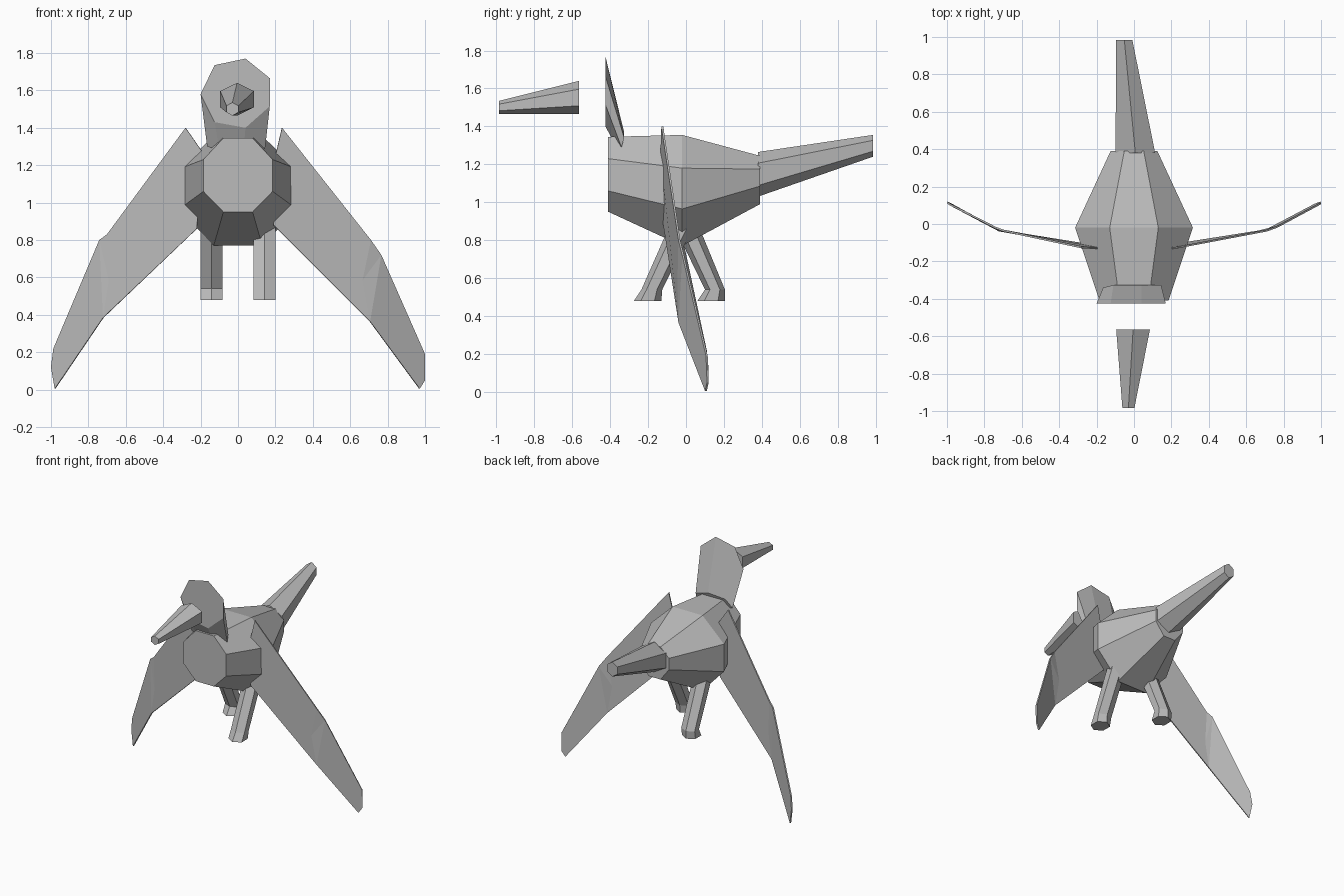
import bpy, bmesh
from mathutils import Vector

cube = bpy.data.objects.get("Cube")
if cube:
    bpy.data.objects.remove(cube)

grey = bpy.data.materials.new("plain_grey")
grey.use_nodes = True
colour = (0.5, 0.5, 0.5, 1)
grey.diffuse_color = colour
grey.node_tree.nodes["Principled BSDF"].inputs["Base Color"].default_value = colour


def finish(name, bm):
    bmesh.ops.recalc_face_normals(bm, faces=bm.faces[:])
    mesh = bpy.data.meshes.new(name)
    bm.to_mesh(mesh)
    bm.free()
    mesh.materials.append(grey)
    obj = bpy.data.objects.new(name, mesh)
    bpy.context.collection.objects.link(obj)
    return obj


def loft(name, rings):
    """Join matching rings of points into a capped, faceted solid."""
    bm = bmesh.new()
    loops = [[bm.verts.new(p) for p in ring] for ring in rings]
    for a, b in zip(loops, loops[1:]):
        for i in range(len(a)):
            j = (i + 1) % len(a)
            bm.faces.new((a[i], a[j], b[j], b[i]))
    bm.faces.new(loops[0])
    bm.faces.new(loops[-1])
    return finish(name, bm)


def octagon(y, half, flat, low, side_low, side_high, high):
    right = [(flat, low), (half, side_low), (half, side_high), (flat, high)]
    return [(x, y, z) for x, z in right] + [(-x, y, z) for x, z in reversed(right)]


def hexagon(x, y, half, low, high):
    """Upright six-sided ring with points at top and bottom."""
    q, mid = (high - low) / 4, (high + low) / 2
    return [(x, y, high), (x + half, y, mid + q), (x + half, y, mid - q),
            (x, y, low), (x - half, y, mid - q), (x - half, y, mid + q)]


def flat_hexagon(x, z, half, front, back):
    """Level six-sided ring with points at front and back."""
    return [(px, py, z) for px, py, _ in
            [(a, c, b) for a, b, c in [(p[0], 0, p[2]) for p in hexagon(x, 0, half, front, back)]]]


# Body
loft("body", [octagon(-0.41, 0.185, 0.078, 0.95, 1.06, 1.23, 1.345),
              octagon(-0.02, 0.315, 0.13, 0.77, 0.965, 1.18, 1.355),
              octagon(0.39, 0.125, 0.052, 0.99, 1.085, 1.175, 1.245)])

# Tail and beak
loft("tail", [hexagon(0.007, 0.38, 0.106, 1.03, 1.265),
              hexagon(-0.052, 0.985, 0.043, 1.24, 1.355)])
loft("beak", [hexagon(-0.005, -0.565, 0.09, 1.465, 1.64),
              hexagon(-0.03, -0.985, 0.032, 1.465, 1.535)])

# Head, narrowing back and down into the neck
face = [(0.04, 1.77), (0.17, 1.665), (0.17, 1.515), (0.04, 1.40),
        (-0.125, 1.43), (-0.2, 1.58), (-0.125, 1.735)]
neck = [(0.04, -0.326, 1.37), (0.145, -0.326, 1.34), (0.145, -0.34, 1.29),
        (0.03, -0.36, 1.28), (-0.1, -0.36, 1.28), (-0.165, -0.34, 1.30),
        (-0.11, -0.326, 1.36)]
loft("head", [[(x, -0.425, z) for x, z in face], neck])

# Legs, one stepping forward and one back: (height, front, back)
steps = {
    "left_leg": (0.142, [(0.48, -0.275, -0.13), (0.54, -0.235, -0.125), (0.88, -0.085, 0.045)]),
    "right_leg": (-0.142, [(0.48, 0.06, 0.205), (0.54, 0.1, 0.205), (0.88, -0.065, 0.065)]),
}
for name, (x, levels) in steps.items():
    loft(name, [flat_hexagon(x, z, 0.058, front, back) for z, front, back in levels])


# Wings: thin panels folded at the wrist
def wing(name, root, wrist, tip):
    bm = bmesh.new()
    make = lambda pts: [bm.verts.new(p) for p in pts]
    r, w, t = make(root), make(wrist), make(tip)
    up_in, low_in, mid, up_out, low = w
    bm.faces.new([r[0], up_in, mid, low, r[2], r[1]])
    bm.faces.new([up_in, up_out, mid])
    bm.faces.new([mid, up_out, low])
    bm.faces.new([up_out, t[0], t[1], t[2], low])
    bm.verts.remove(low_in)
    obj = finish(name, bm)
    thick = obj.modifiers.new("thickness", 'SOLIDIFY')
    thick.thickness = 0.01
    thick.offset = 0


wing("left_wing",
     [(0.235, -0.125, 1.4), (0.2, -0.13, 1.25), (0.19, -0.115, 0.88)],
     [(0.71, -0.035, 0.8), (0.7, -0.035, 0.5), (0.665, -0.04, 0.585),
      (0.765, -0.015, 0.72), (0.705, -0.035, 0.365)],
     [(0.998, 0.11, 0.19), (0.998, 0.115, 0.05), (0.97, 0.105, 0.005)])
wing("right_wing",
     [(-0.28, -0.125, 1.4), (-0.19, -0.13, 1.27), (-0.22, -0.115, 0.86)],
     [(-0.7, -0.035, 0.83), (-0.7, -0.035, 0.5), (-0.69, -0.04, 0.585),
      (-0.74, -0.02, 0.8), (-0.72, -0.035, 0.385)],
     [(-0.985, 0.105, 0.22), (-0.998, 0.115, 0.12), (-0.978, 0.105, 0.005)])
